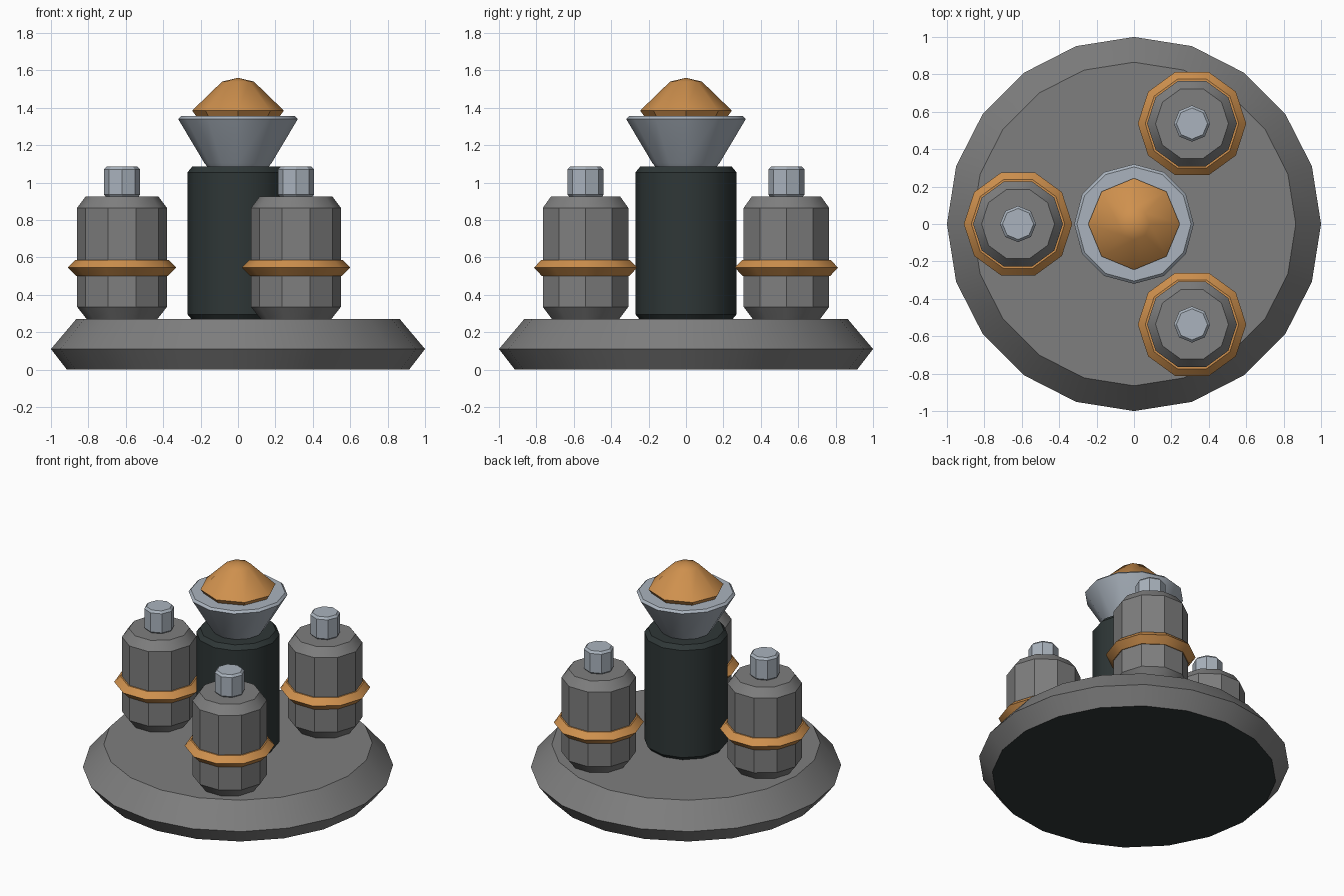
import bpy, bmesh, math

if "Cube" in bpy.data.objects:
    bpy.data.objects.remove(bpy.data.objects["Cube"])


def material(name, rgb):
    m = bpy.data.materials.new(name)
    m.diffuse_color = (*rgb, 1)
    m.use_nodes = True
    m.node_tree.nodes["Principled BSDF"].inputs["Base Color"].default_value = m.diffuse_color
    return m


GREY = material("mid_grey", (0.21, 0.21, 0.21))
DARK = material("dark_green_grey", (0.028, 0.038, 0.038))
SILVER = material("pale_steel", (0.40, 0.45, 0.51))
ORANGE = material("amber", (0.62, 0.28, 0.075))


def lathe(name, profile, sides, mats, centre=(0, 0), closed=False):
    """Revolve (radius, z) points; open profiles get end caps."""
    bm = bmesh.new()
    rings = []
    for r, z in profile:
        if r == 0:
            rings.append([bm.verts.new((0, 0, z))] * sides)
        else:
            rings.append([bm.verts.new((r * math.cos(2 * math.pi * i / sides),
                                        r * math.sin(2 * math.pi * i / sides), z))
                          for i in range(sides)])
    pairs = list(zip(rings, rings[1:]))
    if closed:
        pairs.append((rings[-1], rings[0]))
    for a, b in pairs:
        for i in range(sides):
            j = (i + 1) % sides
            bm.faces.new(list(dict.fromkeys((a[i], a[j], b[j], b[i]))))
    if not closed:
        bm.faces.new(rings[0][::-1])
        if profile[-1][0] > 0:
            bm.faces.new(rings[-1])
    bmesh.ops.recalc_face_normals(bm, faces=bm.faces)
    # a second material goes on the underside
    if len(mats) > 1:
        for f in bm.faces:
            f.material_index = int(f.normal.z < -0.99)
    me = bpy.data.meshes.new(name)
    bm.to_mesh(me)
    bm.free()
    for m in mats:
        me.materials.append(m)
    ob = bpy.data.objects.new(name, me)
    ob.location = (*centre, 0)
    bpy.context.collection.objects.link(ob)
    bpy.ops.object.select_all(action='DESELECT')
    ob.select_set(True)
    bpy.context.view_layer.objects.active = ob
    bpy.ops.object.shade_smooth_by_angle(angle=math.radians(33))
    return ob


# base plate with dark underside
lathe("base", [(0.915, 0), (1, 0.11), (0.865, 0.27)], 20, [GREY, DARK])

# central column, funnel cup and dome
lathe("column", [(0.245, 0.265), (0.27, 0.295), (0.27, 1.055), (0.245, 1.085)], 12, [DARK])
lathe("funnel", [(0.16, 1.08), (0.18, 1.105), (0.32, 1.34), (0.305, 1.355)], 12, [SILVER])
lathe("dome", [(0.22, 1.35), (0.245, 1.385), (0.085, 1.54), (0, 1.56)], 8, [ORANGE])

# three tanks around the column, each with a band and a cap
for k in range(3):
    a = math.radians(60 + 120 * k)
    c = (0.62 * math.cos(a), 0.62 * math.sin(a))
    lathe(f"tank_{k}", [(0.185, 0.265), (0.24, 0.335), (0.24, 0.865), (0.195, 0.925)], 10, [GREY], c)
    lathe(f"tank_band_{k}", [(0.235, 0.5), (0.245, 0.5), (0.29, 0.545), (0.25, 0.585), (0.235, 0.585)],
          10, [ORANGE], c, closed=True)
    lathe(f"tank_cap_{k}", [(0.083, 0.92), (0.097, 0.935), (0.097, 1.07), (0.083, 1.085)], 8, [SILVER], c)
